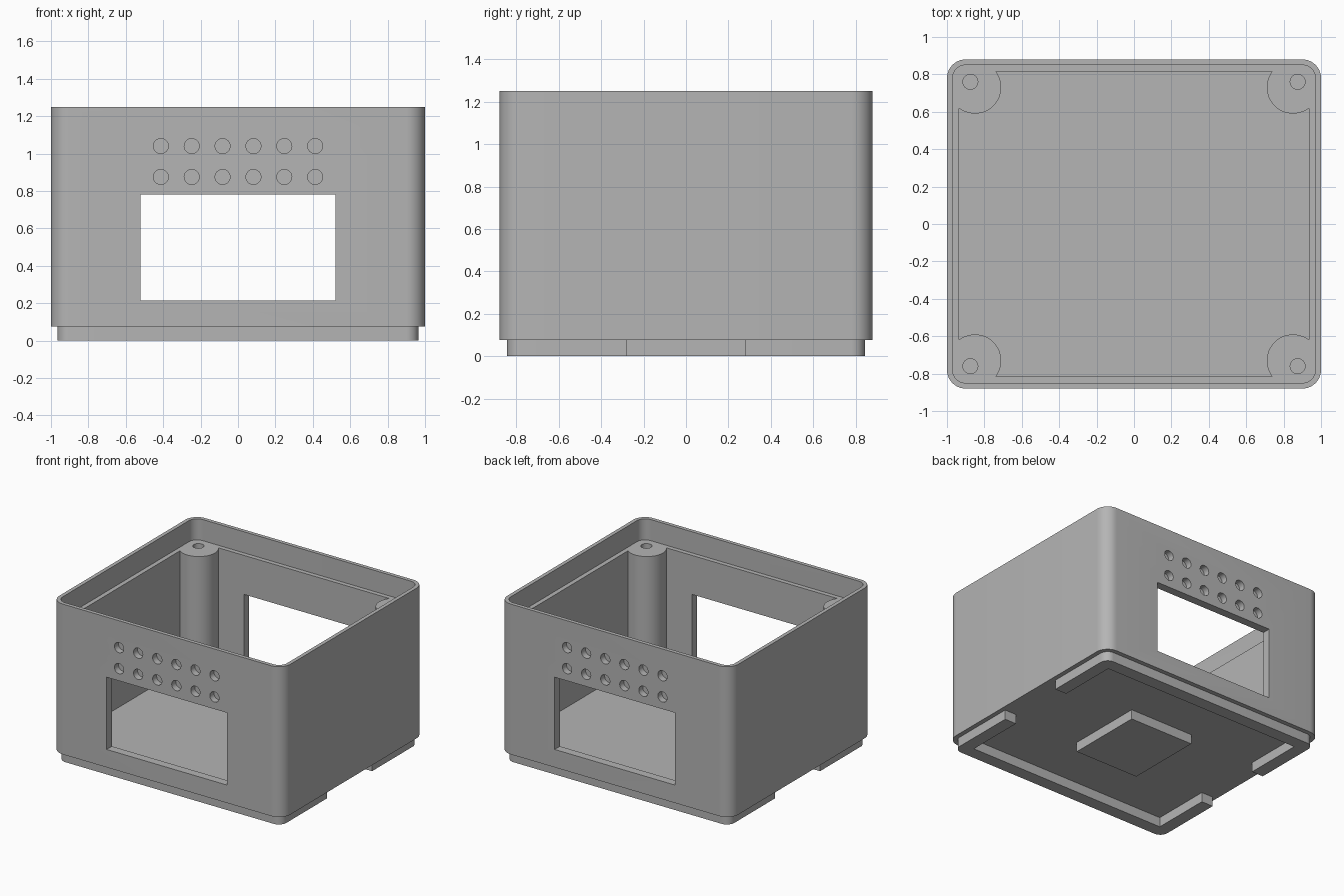
import bpy, bmesh, math

if "Cube" in bpy.data.objects:
    bpy.data.objects.remove(bpy.data.objects["Cube"])

grey = bpy.data.materials.new("mid_grey")
grey.diffuse_color = (0.46, 0.46, 0.46, 1)
grey.use_nodes = True
grey.node_tree.nodes["Principled BSDF"].inputs["Base Color"].default_value = grey.diffuse_color


def arc(cx, cy, r, a0, a1, n=10):
    """Points on an arc, angles in degrees."""
    return [(cx + r * math.cos(math.radians(a0 + (a1 - a0) * i / n)),
             cy + r * math.sin(math.radians(a0 + (a1 - a0) * i / n))) for i in range(n + 1)]


def rounded_rect(hx, hy, r):
    pts = []
    for sx, sy, a in ((1, 1, 0), (-1, 1, 90), (-1, -1, 180), (1, -1, 270)):
        pts += arc(sx * (hx - r), sy * (hy - r), r, a, a + 90)
    return pts


def circle(cx, cy, r, n=32):
    return arc(cx, cy, r, 0, 360, n)[:-1]


def prisms(name, profiles, lo, hi, axis="Z"):
    """Extrude closed profiles from lo to hi along Z, or along Y for (x, z) profiles."""
    bm = bmesh.new()
    for pts in profiles:
        def ring(d):
            return [bm.verts.new((u, v, d) if axis == "Z" else (u, d, v)) for u, v in pts]
        a, b = ring(lo), ring(hi)
        bm.faces.new(a)
        bm.faces.new(b)
        for i in range(len(a)):
            j = (i + 1) % len(a)
            bm.faces.new((a[i], a[j], b[j], b[i]))
    bmesh.ops.recalc_face_normals(bm, faces=bm.faces)
    mesh = bpy.data.meshes.new(name)
    bm.to_mesh(mesh)
    bm.free()
    mesh.materials.append(grey)
    ob = bpy.data.objects.new(name, mesh)
    bpy.context.collection.objects.link(ob)
    return ob


def activate(ob):
    bpy.ops.object.select_all(action="DESELECT")
    ob.select_set(True)
    bpy.context.view_layer.objects.active = ob


def cut(ob, cutter):
    mod = ob.modifiers.new("cut", "BOOLEAN")
    mod.operation, mod.solver, mod.object = "DIFFERENCE", "EXACT", cutter
    activate(ob)
    bpy.ops.object.modifier_apply(modifier=mod.name)
    bpy.data.objects.remove(cutter)


def box(x0, x1, y0, y1):
    return [(x0, y0), (x1, y0), (x1, y1), (x0, y1)]


# Outer shell
FLOOR, STEP, TOP = 0.15, 1.085, 1.25
case = prisms("case_body", [rounded_rect(1, 0.88, 0.1)], 0.075, TOP)

# Cavity outline, leaving a round screw post in each corner
IX, IY, PX, PY, PR = 0.935, 0.815, 0.85, 0.73, 0.14
a0 = 360 - math.degrees(math.acos((IX - PX) / PR))
a1 = math.degrees(math.asin((IY - PY) / PR))
corner = arc(PX, PY, PR, a0, 180 - a1, 20)
cavity = list(corner)
cavity += [(-x, y) for x, y in reversed(corner)]
cavity += [(-x, -y) for x, y in corner]
cavity += [(x, -y) for x, y in reversed(corner)]
cut(case, prisms("cavity_cutter", [cavity], FLOOR, TOP + 0.1))

# Recessed rim for the lid
cut(case, prisms("rim_cutter", [rounded_rect(0.97, 0.85, 0.07)], STEP, TOP + 0.1))

# Screw holes in the posts
cut(case, prisms("screw_cutter", [circle(sx * 0.875, sy * 0.76, 0.04)
                                  for sx in (-1, 1) for sy in (-1, 1)], 0.6, STEP + 0.1))

# Front and back windows
cut(case, prisms("window_cutter", [box(-0.52, 0.52, 0.215, 0.78)], -1, 1, "Y"))

# Two rows of blind round holes on the front and back
dots = [circle((i - 2.5) * 0.165, z, 0.04) for i in range(6) for z in (0.875, 1.04)]
for lo, hi in ((-1, -0.83), (0.83, 1)):
    cut(case, prisms("dot_cutter", dots, lo, hi, "Y"))

# Bottom lip in two halves with gaps at the sides
R = 0.065
half = [(-0.965, -0.278)] + arc(-0.965 + R, -0.845 + R, R, 180, 270)
half += arc(0.965 - R, -0.845 + R, R, 270, 360)
half += [(0.965, -0.278), (0.865, -0.278), (0.865, -0.745), (-0.865, -0.745), (-0.865, -0.278)]
front_lip = prisms("front_lip", [half], 0, 0.075)
back_lip = prisms("back_lip", [[(x, -y) for x, y in half]], 0, 0.075)

# Raised pad under the floor
prisms("bottom_pad", [box(-0.277, 0.277, -0.305, 0.305)], 0, 0.075)

for ob in (case, front_lip, back_lip):
    activate(ob)
    bpy.ops.object.shade_smooth_by_angle(angle=math.radians(30))
